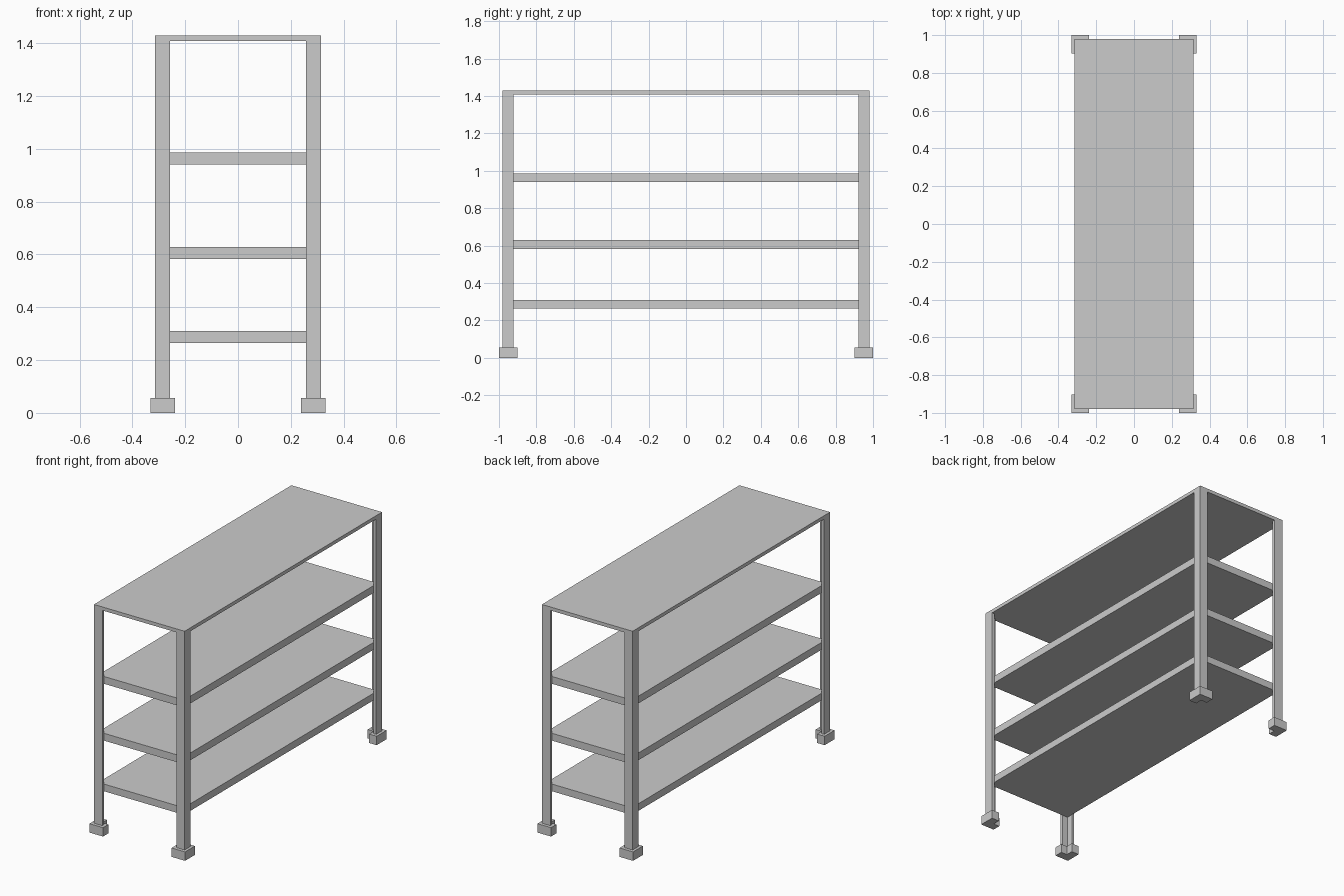
import bpy, bmesh

if "Cube" in bpy.data.objects:
    bpy.data.objects.remove(bpy.data.objects["Cube"])

HX, HY, TOP = 0.315, 0.98, 1.43   # outer frame half sizes and height
T = 0.018                         # angle-iron thickness


def finish(name, bm):
    bmesh.ops.recalc_face_normals(bm, faces=bm.faces)
    me = bpy.data.meshes.new(name)
    bm.to_mesh(me)
    bm.free()
    ob = bpy.data.objects.new(name, me)
    bpy.context.collection.objects.link(ob)
    return ob


def prism(name, profile, z0, z1):
    """Extrude a flat outline from z0 to z1."""
    bm = bmesh.new()
    face = bm.faces.new([bm.verts.new((x, y, z0)) for x, y in profile])
    new = bmesh.ops.extrude_face_region(bm, geom=[face])["geom"]
    verts = [v for v in new if isinstance(v, bmesh.types.BMVert)]
    bmesh.ops.translate(bm, verts=verts, vec=(0, 0, z1 - z0))
    return finish(name, bm)


def slab(name, hx, hy, z0, z1):
    return prism(name, [(-hx, -hy), (hx, -hy), (hx, hy), (-hx, hy)], z0, z1)


def angle(sx, sy, ox, oy, ix, iy, t):
    """L-shaped outline with its corner at (ox, oy) and arms ending at ix / iy."""
    pts = [(ox, oy), (ix, oy), (ix, oy - t), (ox - t, oy - t), (ox - t, iy), (ox, iy)]
    return [(sx * x, sy * y) for x, y in pts]


# Four L-section posts, each in an L-shaped foot
for sx, side in ((-1, "left"), (1, "right")):
    for sy, end in ((-1, "front"), (1, "back")):
        prism(f"{end}_{side}_post", angle(sx, sy, HX, HY, 0.257, 0.922, T), 0.02, TOP - 0.022)
        prism(f"{end}_{side}_foot", angle(sx, sy, 0.332, 1.0, 0.238, 0.902, 0.052), 0, 0.056)

# Top plate covers the posts
slab("top_shelf", HX, HY, TOP - 0.022, TOP)

# Lower shelves sit inside the posts
for name, z0, z1 in (("lower_shelf", 0.265, 0.31),
                     ("middle_shelf", 0.583, 0.629),
                     ("upper_shelf", 0.94, 0.986)):
    slab(name, HX - T, HY - T, z0, z1)
